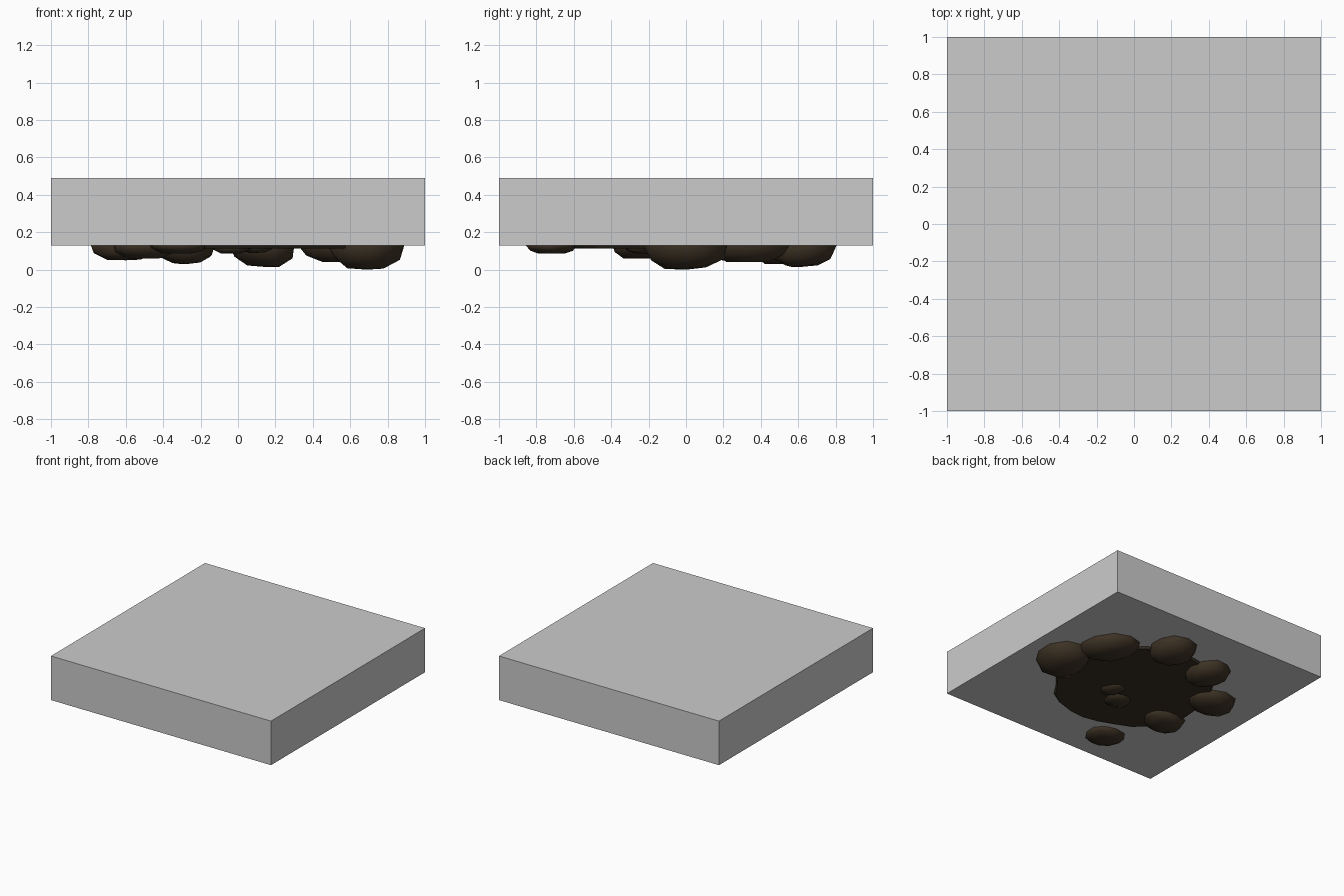
import bpy, bmesh, math, random
from mathutils import Vector, Matrix

if "Cube" in bpy.data.objects:
    bpy.data.objects.remove(bpy.data.objects["Cube"])

random.seed(4)


def material(name, rgb):
    m = bpy.data.materials.new(name)
    m.diffuse_color = (*rgb, 1)
    m.use_nodes = True
    m.node_tree.nodes["Principled BSDF"].inputs["Base Color"].default_value = m.diffuse_color
    return m


GREY = material("plain_grey", (0.6, 0.6, 0.6))
STONE = material("dark_brown_stone", (0.047, 0.032, 0.018))
SOIL = material("burnt_soil", (0.040, 0.030, 0.017))
BASE = 0.128   # underside of the slab


def add(name, bm, mat, smooth=False):
    bmesh.ops.recalc_face_normals(bm, faces=bm.faces)
    me = bpy.data.meshes.new(name)
    bm.to_mesh(me)
    bm.free()
    me.materials.append(mat)
    for p in me.polygons:
        p.use_smooth = smooth
    ob = bpy.data.objects.new(name, me)
    bpy.context.collection.objects.link(ob)
    return ob


# Square slab
bm = bmesh.new()
bmesh.ops.create_cube(bm, size=1)
bmesh.ops.transform(bm, verts=bm.verts, matrix=Matrix.Translation((0, 0, (BASE + 0.49) / 2))
                    @ Matrix.Diagonal((2, 2, 0.49 - BASE, 1)))
add("slab", bm, GREY)

# Round patch under the slab, with a slightly uneven rim
bm = bmesh.new()
bmesh.ops.create_cone(bm, cap_ends=True, segments=28, radius1=0.59, radius2=0.63, depth=0.05)
wobble = [random.uniform(0.97, 1.03) for _ in range(28)]
for v in bm.verts:
    i = round(math.atan2(v.co.y, v.co.x) / math.tau * 28) % 28
    v.co.x *= wobble[i]
    v.co.y *= wobble[i]
    v.co.z += 0.113 + 0.025
add("soil_patch", bm, SOIL)


# Rounded uneven stones: half sizes a, b, turned by angle, lowest point at low
def stone(name, x, y, a, b, angle, low):
    bm = bmesh.new()
    bmesh.ops.create_icosphere(bm, subdivisions=2, radius=1)
    for v in bm.verts:
        v.co *= random.uniform(0.92, 1.06)
        # fuller sides, flatter underside
        v.co.z = math.copysign(min(abs(v.co.z) * 1.15, 1.0), v.co.z)
    zmin = min(v.co.z for v in bm.verts)
    depth = (BASE - low) / -zmin
    turn = Matrix.Rotation(math.radians(angle), 4, 'Z')
    for v in bm.verts:
        p = turn @ Vector((v.co.x * a, v.co.y * b, 0))
        v.co = Vector((x + p.x, y + p.y, BASE + v.co.z * depth))
    add(name, bm, STONE, True)


# Ring of stones
ring = [
    (0.69, 0.00, 0.21, 0.23, 0, 0.0),
    (0.53, 0.34, 0.17, 0.25, 37, 0.04),
    (0.14, 0.62, 0.18, 0.18, 0, 0.015),
    (-0.28, 0.52, 0.16, 0.18, 20, 0.03),
    (-0.60, 0.20, 0.19, 0.16, 0, 0.05),
    (-0.50, -0.25, 0.18, 0.15, 15, 0.06),
    (-0.32, -0.72, 0.15, 0.14, 0, 0.085),
]
for i, r in enumerate(ring):
    stone(f"ring_stone_{i + 1}", *r)

# Two small stones in the middle
stone("inner_stone_1", 0.10, -0.13, 0.08, 0.11, 35, 0.09)
stone("inner_stone_2", -0.03, -0.23, 0.11, 0.10, 0, 0.085)
